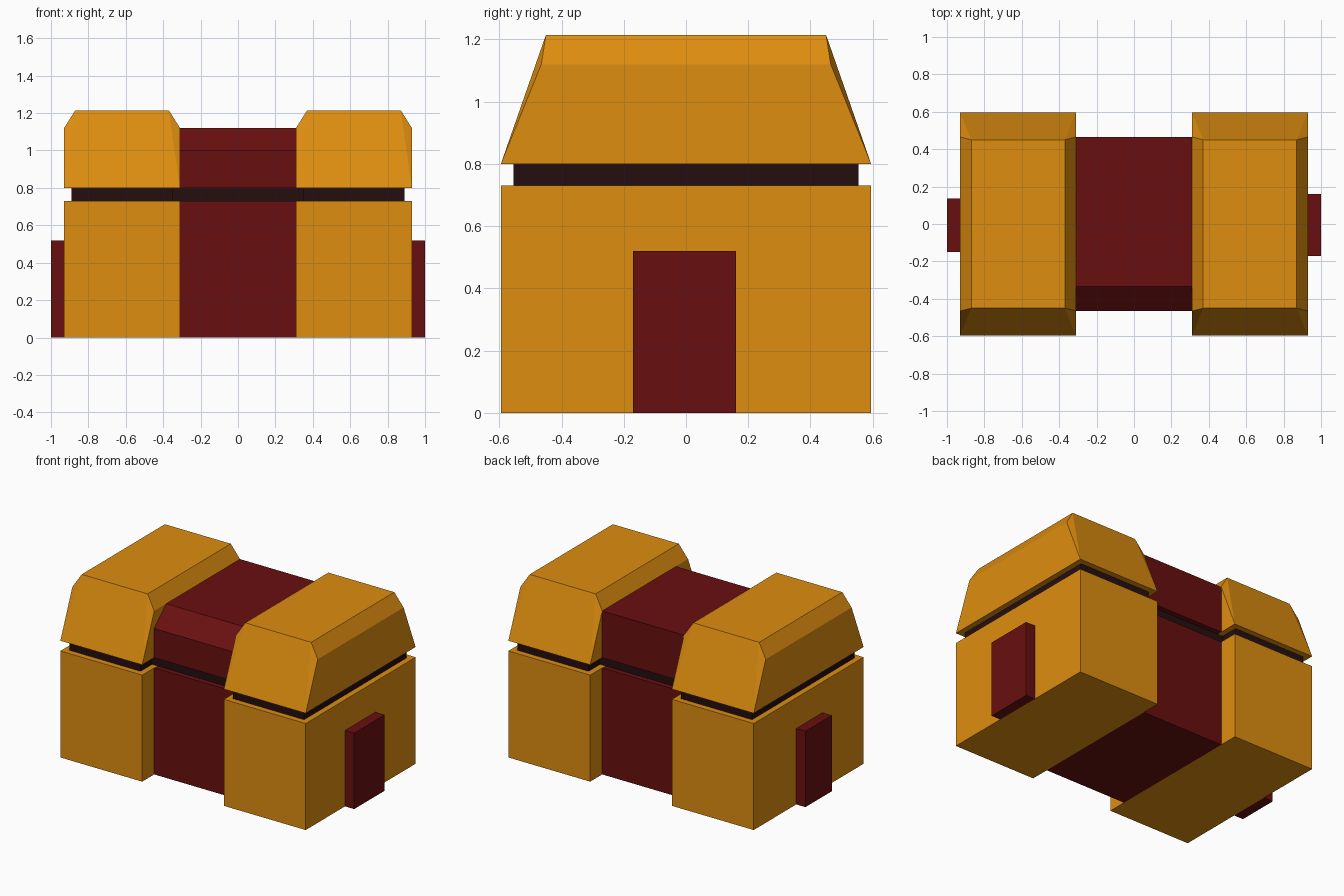
import bpy
import bmesh

if "Cube" in bpy.data.objects:
    bpy.data.objects.remove(bpy.data.objects["Cube"])


def material(name, color):
    m = bpy.data.materials.new(name)
    m.diffuse_color = (*color, 1.0)
    m.use_nodes = True
    m.node_tree.nodes["Principled BSDF"].inputs["Base Color"].default_value = m.diffuse_color
    return m


GOLD = material("golden_orange", (0.73, 0.266, 0.0048))
RED = material("dark_red", (0.141, 0.0048, 0.005))
DARK = material("near_black_brown", (0.018, 0.0044, 0.005))


def hull(name, points, mat):
    """Flat-faced convex solid around a few points."""
    bm = bmesh.new()
    for p in points:
        bm.verts.new(p)
    bmesh.ops.convex_hull(bm, input=bm.verts)
    bmesh.ops.dissolve_limit(bm, angle_limit=0.01, verts=bm.verts, edges=bm.edges)
    bmesh.ops.recalc_face_normals(bm, faces=bm.faces)
    mesh = bpy.data.meshes.new(name)
    bm.to_mesh(mesh)
    bm.free()
    mesh.materials.append(mat)
    obj = bpy.data.objects.new(name, mesh)
    bpy.context.collection.objects.link(obj)
    return obj


def box(name, xs, ys, zs, mat):
    return hull(name, [(x, y, z) for x in xs for y in ys for z in zs], mat)


IN, OUT, DEPTH = 0.31, 0.93, 0.595   # end block limits
MID = 0.465                          # half depth of the red centre
SEAM_LOW, SEAM_HIGH = 0.73, 0.80

for side, s in (("left", -1), ("right", 1)):
    # End block of the chest body
    box(side + "_body_block", (s * IN, s * OUT), (-DEPTH, DEPTH), (0, SEAM_LOW), GOLD)

    # Tapered lid block with bevelled upper edges
    pts = []
    for y in (-1, 1):
        pts += [(s * x, y * DEPTH, SEAM_HIGH) for x in (IN, OUT)]
        pts += [(s * x, y * MID, 1.12) for x in (IN, OUT)]
        pts += [(s * x, y * 0.45, 1.215) for x in (IN + 0.06, OUT - 0.06)]
    hull(side + "_lid_block", pts, GOLD)

    # Inset dark seam between body and lid
    box(side + "_seam", (s * (IN + 0.04), s * 0.89), (-0.555, 0.555),
        (SEAM_LOW, SEAM_HIGH), DARK)

    # Plate on the end wall
    ys = (-0.17, 0.16) if s > 0 else (-0.15, 0.135)
    box(side + "_end_plate", (s * OUT, s * 1.0), ys, (0, 0.52), RED)

# Red centre body and the seam above it
box("center_body", (-IN, IN), (-MID, MID), (0, SEAM_LOW), RED)
box("center_seam", (-IN - 0.04, IN + 0.04), (-0.43, 0.43), (SEAM_LOW, SEAM_HIGH), DARK)

# Red centre lid with a sloped front edge
profile = [(-MID, SEAM_HIGH), (-MID, 1.0), (-0.335, 1.12), (MID, 1.12), (MID, SEAM_HIGH)]
hull("center_lid", [(x, y, z) for x in (-IN, IN) for y, z in profile], RED)
